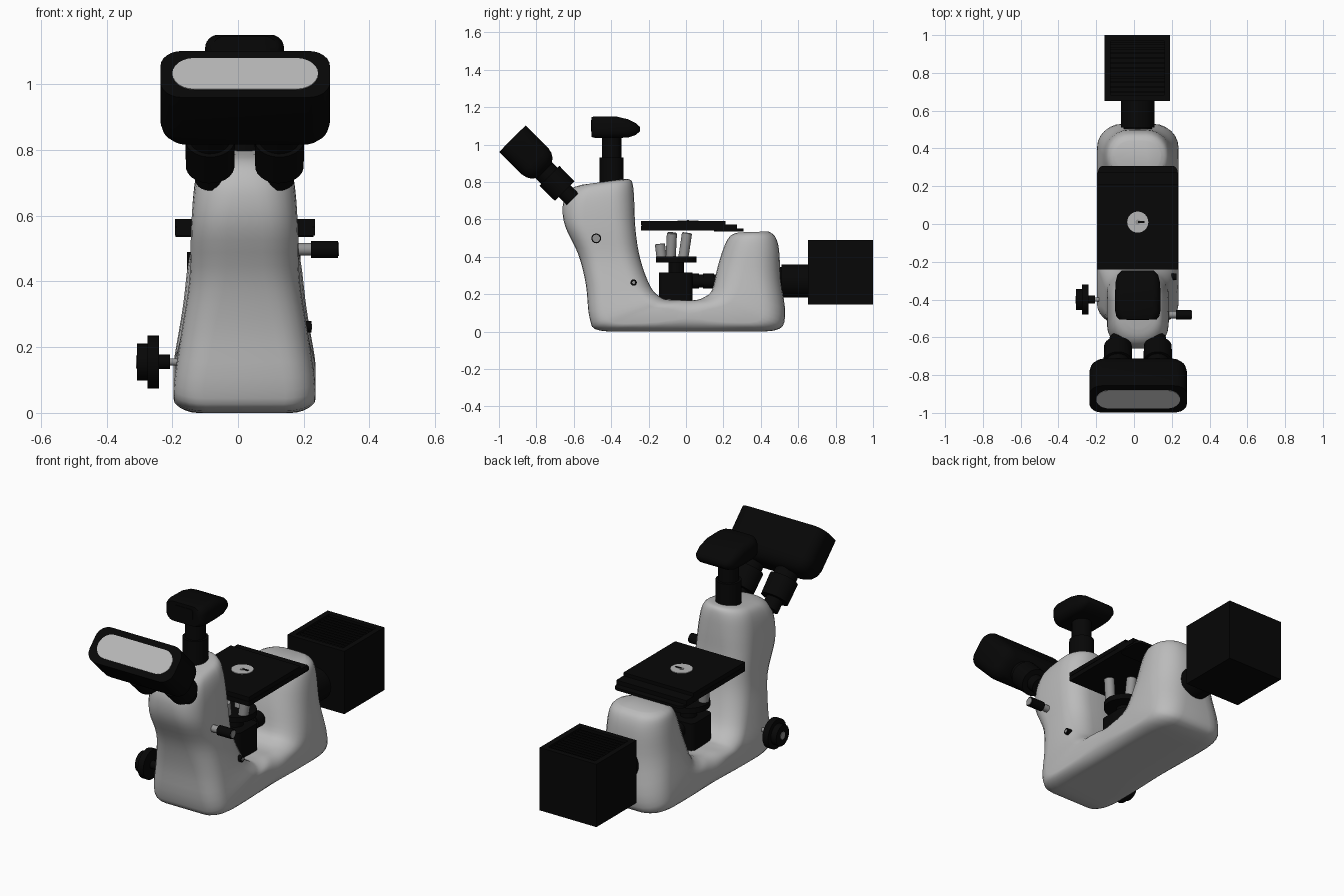
import bpy, bmesh, math
from mathutils import Vector as V

CX = 0.02                      # the stand's own centre line
X, Y, Z = V((1, 0, 0)), V((0, 1, 0)), V((0, 0, 1))


def material(name, c):
    m = bpy.data.materials.new(name)
    m.diffuse_color = (c, c, c, 1)
    return m


BLACK = material("black", 0.002)
BODY = material("light_grey", 0.5)
GLASS = material("screen_grey", 0.47)
METAL = material("metal_grey", 0.3)


def rrect(c, u, v, a, b, r, k=6):
    """Rounded rectangle ring: half sizes a, b along u, v; corner radius r."""
    r = min(r, a, b)
    pts = []
    for q, (sx, sy) in enumerate([(1, 1), (-1, 1), (-1, -1), (1, -1)]):
        for i in range(k + 1):
            t = (q + i / k) * math.pi / 2
            pts.append(V(c) + u * (sx * (a - r) + r * math.cos(t))
                       + v * (sy * (b - r) + r * math.sin(t)))
    return pts


def loft(name, rings, mat, angle=35):
    """Skin a list of equal rings and close both ends."""
    bm = bmesh.new()
    vs = [[bm.verts.new(p) for p in ring] for ring in rings]
    n = len(vs[0])
    for r0, r1 in zip(vs, vs[1:]):
        for i in range(n):
            j = (i + 1) % n
            bm.faces.new((r0[i], r0[j], r1[j], r1[i]))
    bm.faces.new(vs[0][::-1])
    bm.faces.new(vs[-1])
    bmesh.ops.remove_doubles(bm, verts=bm.verts, dist=1e-5)
    bmesh.ops.recalc_face_normals(bm, faces=bm.faces)
    me = bpy.data.meshes.new(name)
    bm.to_mesh(me)
    bm.free()
    me.materials.append(mat)
    ob = bpy.data.objects.new(name, me)
    bpy.context.collection.objects.link(ob)
    bpy.ops.object.select_all(action='DESELECT')
    ob.select_set(True)
    bpy.context.view_layer.objects.active = ob
    bpy.ops.object.shade_smooth_by_angle(angle=math.radians(angle))
    return ob


def lathe(name, origin, axis, profile, mat):
    """Turned part: profile is (distance along axis, radius)."""
    axis = V(axis).normalized()
    u = axis.orthogonal().normalized()
    v = axis.cross(u)
    return loft(name, [rrect(V(origin) + axis * s, u, v, r, r, r) for s, r in profile], mat)


def box(name, x, y, z, mat, r=0.0):
    """Box from ranges, with rounded upright edges."""
    a, b = (x[1] - x[0]) / 2, (y[1] - y[0]) / 2
    c = ((x[0] + x[1]) / 2, (y[0] + y[1]) / 2)
    return loft(name, [rrect((*c, h), X, Y, a, b, r) for h in z], mat)


# U-shaped stand: stations of outer (y, z), inner (y, z), half width, corner radius
stations = [
    (-0.555, 0.785, -0.33, 0.815, 0.07, 0.07),
    (-0.605, 0.768, -0.295, 0.81, 0.115, 0.11),
    (-0.642, 0.73, -0.282, 0.77, 0.14, 0.12),
    (-0.66, 0.66, -0.276, 0.68, 0.155, 0.12),
    (-0.645, 0.56, -0.27, 0.545, 0.163, 0.11),
    (-0.575, 0.41, -0.245, 0.39, 0.168, 0.11),
    (-0.535, 0.25, -0.19, 0.24, 0.192, 0.10),
    (-0.515, 0.07, -0.13, 0.18, 0.214, 0.09),
    (-0.46, 0.005, -0.08, 0.17, 0.216, 0.10),
    (-0.20, 0.0, -0.02, 0.168, 0.216, 0.075),
    (0.20, 0.0, 0.05, 0.168, 0.216, 0.075),
    (0.47, 0.005, 0.10, 0.185, 0.216, 0.11),
    (0.53, 0.08, 0.14, 0.225, 0.212, 0.13),
    (0.507, 0.28, 0.17, 0.35, 0.188, 0.14),
    (0.497, 0.44, 0.208, 0.465, 0.172, 0.13),
    (0.475, 0.51, 0.24, 0.513, 0.155, 0.11),
    (0.44, 0.535, 0.28, 0.53, 0.12, 0.08),
]


def spline(rows, steps=4):
    """Catmull-Rom through the stations."""
    out = []
    for i in range(len(rows) - 1):
        p0, p1, p2, p3 = (rows[min(max(i + d, 0), len(rows) - 1)] for d in (-1, 0, 1, 2))
        for s in range(steps):
            t = s / steps
            out.append([0.5 * (2 * b + (c - a) * t + (2 * a - 5 * b + 4 * c - d) * t * t
                               + (3 * b - a - 3 * c + d) * t ** 3)
                        for a, b, c, d in zip(p0, p1, p2, p3)])
    return out + [list(rows[-1])]


rings = []
for oy, oz, iy, iz, w, r in spline(stations):
    o, i = V((CX, oy, max(oz, 0))), V((CX, iy, iz))
    rings.append(rrect((o + i) / 2, X, (i - o).normalized(), w, (i - o).length / 2, r))
loft("stand", rings, BODY, 60)

# Viewing head, tilted 45 degrees, with its pale screen
AX = V((0, 1, -1)).normalized()
UP = V((0, 1, 1)).normalized()
FACE = V((CX + 0.002, -0.927, 1.031))
head = [(0, 0, 0.065), (0.17, 0, 0.065), (0.2, 0.007, 0.06), (0.225, 0.022, 0.055), (0.243, 0.05, 0.045)]
loft("viewing_head", [rrect(FACE + AX * s, X, UP, 0.258 - d, 0.1 - d, r) for s, d, r in head], BLACK)
loft("screen", [rrect(FACE + AX * s, X, UP, 0.222, 0.067, 0.067) for s in (0.002, -0.003)], GLASS)

# Pair of eyepiece tubes
for side, x in (("left", -0.085), ("right", 0.126)):
    lathe(side + "_eyepiece_tube", (x, -0.755, 0.857), AX,
          [(-0.03, 0.062), (0.035, 0.062), (0.035, 0.076), (0.15, 0.074),
           (0.15, 0.045), (0.21, 0.045)], BLACK)

# Lamp post and lamp head above the column
lathe("lamp_post", (CX, -0.398, 0.76), Z, [(0, 0.065), (0.17, 0.065), (0.17, 0.052), (0.3, 0.052)], BLACK)
lamp = [(-0.505, 0.10, 1.04, 1.147), (-0.49, 0.113, 1.036, 1.15), (-0.46, 0.12, 1.035, 1.151),
        (-0.37, 0.12, 1.035, 1.149), (-0.31, 0.118, 1.037, 1.135), (-0.27, 0.108, 1.05, 1.115),
        (-0.247, 0.085, 1.07, 1.095)]
loft("lamp_head", [rrect((CX, y, (a + b) / 2), X, Z, w, (b - a) / 2, 0.04) for y, w, a, b in lamp], BLACK, 50)
loft("lamp_front_panel", [rrect((CX, y, 1.1), X, Z, 0.06, 0.03, 0.015) for y in (-0.5, -0.508)], BLACK)

# Stage plates
box("stage_top", (-0.192, 0.234), (-0.24, 0.21), (0.567, 0.59), BLACK)
box("stage_base", (-0.192, 0.234), (-0.24, 0.21), (0.54, 0.565), BLACK)
box("stage_core", (-0.187, 0.229), (-0.236, 0.206), (0.56, 0.57), BLACK)
box("stage_slider", (-0.192, 0.234), (0.15, 0.272), (0.545, 0.572), BLACK)
box("stage_tongue", (-0.19, 0.23), (0.15, 0.308), (0.536, 0.55), BLACK, 0.03)
lathe("stage_glass", (CX, 0.01, 0.588), Z, [(0, 0.056), (0.005, 0.056)], GLASS)
lathe("stage_aperture", (CX, 0.01, 0.592), Z, [(0, 0.013), (0.003, 0.013)], METAL)
box("aperture_slot", (CX, CX + 0.035), (0.005, 0.015), (0.592, 0.596), BLACK)

# Turret with objectives
box("turret_block", (CX - 0.085, CX + 0.085), (-0.145, 0.035), (0.15, 0.30, 0.315), BLACK, 0.03)
lathe("turret", (CX, -0.052, 0.31), Z, [(0, 0.042), (0.06, 0.042), (0.06, 0.108), (0.09, 0.108)], BLACK)
for n, (dx, y, ty, h) in enumerate([(0, -0.015, 0.15, 0.14), (-0.07, -0.082, 0.05, 0.14),
                                    (0.07, -0.082, 0.05, 0.14), (0, -0.13, -0.12, 0.08)]):
    lathe("objective_%d" % (n + 1), (CX + dx, y, 0.39), (dx * 1.5, ty, 1),
          [(0, 0.027), (h * 0.97, 0.027), (h, 0.022)], METAL)

# Light tube between turret and rear column
lathe("light_tube", (CX, 0.02, 0.27), Y,
      [(0, 0.04), (0.05, 0.04), (0.05, 0.034), (0.07, 0.034), (0.07, 0.041), (0.13, 0.041),
       (0.13, 0.034), (0.2, 0.034)], BLACK)

# Rear lamp house with collar and slatted recess on top
lathe("lamp_house_collar", (CX, 0.45, 0.27), Y,
      [(0, 0.075), (0.06, 0.075), (0.06, 0.089), (0.22, 0.089)], BLACK)
loft("lamp_house", [rrect((CX - 0.002, 0.826, z), X, Y, 0.173 - d, 0.174 - d, 0)
                    for z, d in ((0.145, 0), (0.49, 0), (0.49, 0.03), (0.455, 0.03))], BLACK)
for i in range(11):
    y = 0.695 + i * 0.0255
    box("vent_slat_%d" % (i + 1), (-0.13, 0.166), (y, y + 0.01), (0.45, 0.482), BLACK)

# Focus knob on the left
lathe("focus_shaft", (-0.14, -0.4, 0.155), -X, [(0, 0.011), (0.08, 0.011)], METAL)
lathe("focus_knob", (-0.207, -0.4, 0.155), -X,
      [(0, 0.022), (0.034, 0.022), (0.034, 0.08), (0.068, 0.08), (0.068, 0.056), (0.101, 0.056)], BLACK)
lathe("focus_knob_cap", (-0.304, -0.4, 0.155), -X, [(0, 0.02), (0.006, 0.02)], METAL)

# Lever and small knob on the right
lathe("lever_shaft", (0.13, -0.48, 0.498), X, [(0, 0.019), (0.1, 0.019)], METAL)
lathe("lever_grip", (0.222, -0.48, 0.498), X, [(0, 0.026), (0.083, 0.026)], BLACK)
lathe("lever_cap", (0.303, -0.48, 0.498), X, [(0, 0.02), (0.005, 0.02)], METAL)
lathe("small_knob", (0.14, -0.28, 0.262), X, [(0, 0.017), (0.084, 0.017)], BLACK)
lathe("small_knob_cap", (0.222, -0.28, 0.262), X, [(0, 0.008), (0.004, 0.008)], METAL)
